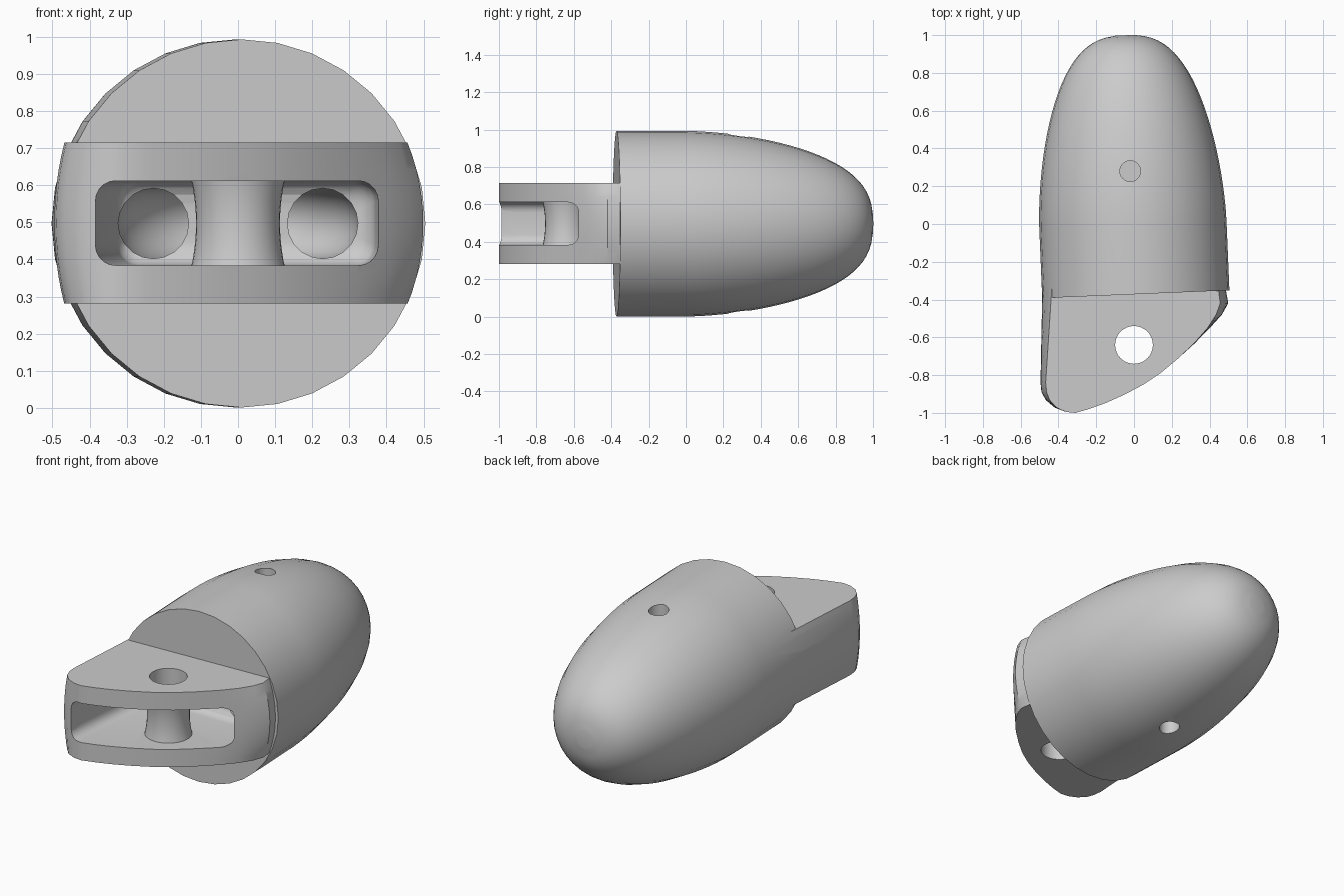
import bpy, bmesh, math
from mathutils import Matrix, Vector

cube = bpy.data.objects.get("Cube")
if cube:
    bpy.data.objects.remove(cube, do_unlink=True)

MID = 0.497      # height of the centre line
R = 0.496        # body radius

grey = bpy.data.materials.new("light_grey")
grey.use_nodes = True
grey.diffuse_color = (0.6, 0.6, 0.6, 1)
grey.node_tree.nodes["Principled BSDF"].inputs["Base Color"].default_value = (0.6, 0.6, 0.6, 1)


def loft(name, rings):
    """Closed solid through a list of equal-length rings of points."""
    bm = bmesh.new()
    loops = [[bm.verts.new(p) for p in ring] for ring in rings]
    n = len(loops[0])
    for a, b in zip(loops, loops[1:]):
        for i in range(n):
            j = (i + 1) % n
            bm.faces.new((a[i], a[j], b[j], b[i]))
    bm.faces.new(loops[0])
    bm.faces.new(loops[-1])
    bmesh.ops.recalc_face_normals(bm, faces=bm.faces)
    mesh = bpy.data.meshes.new(name)
    bm.to_mesh(mesh)
    bm.free()
    obj = bpy.data.objects.new(name, mesh)
    bpy.context.collection.objects.link(obj)
    mesh.materials.append(grey)
    return obj


def revolve(name, profile, origin, axis, turn=0.0, n=32):
    """Rings of (distance, radius) about the y or z axis, turned about z."""
    spin = Matrix.Rotation(math.radians(turn), 3, 'Z')
    rings = []
    for d, r in profile:
        ring = []
        for k in range(n):
            t = math.tau * k / n
            c, s = r * math.cos(t), r * math.sin(t)
            p = Vector((c, d, s)) if axis == 'Y' else Vector((c, s, d))
            ring.append(Vector(origin) + spin @ p)
        rings.append(ring)
    return loft(name, rings)


def slot_ring(x0, x1, y, inset=0.0, steps=5):
    """Rounded rectangle across the slot at depth y."""
    r = 0.055 - inset / 2
    x0, x1 = x0 + inset + r, x1 - inset - r
    z0, z1 = 0.384 + inset + r, 0.612 - inset - r
    pts = []
    for q, (cx, cz) in enumerate(((x1, z1), (x0, z1), (x0, z0), (x1, z0))):
        for k in range(steps + 1):
            t = math.pi / 2 * (q + k / steps)
            pts.append((cx + r * math.cos(t), y, cz + r * math.sin(t)))
    return pts


def tab_ring(z):
    """Tab outline at height z; the sides bulge with the round body."""
    b = (math.sqrt(R * R - (z - MID) ** 2) - 0.446) / 0.05
    left = [(-0.435 - 0.05 * b, -0.33), (-0.468 - 0.027 * b, -0.84), (-0.463 - 0.027 * b, -0.89),
            (-0.447 - 0.02 * b, -0.932), (-0.41 - 0.01 * b, -0.972)]
    front = [(-0.36, -0.995), (-0.31, -1.0), (-0.24, -0.98), (-0.15, -0.948), (-0.05, -0.903),
             (0.05, -0.85), (0.14, -0.79), (0.23, -0.715)]
    right = [(0.32 + 0.005 * b, -0.63), (0.39 + 0.012 * b, -0.55), (0.435 + 0.03 * b, -0.48),
             (0.457 + 0.042 * b, -0.42), (0.445 + 0.038 * b, -0.33)]
    return [(x, y, z) for x, y in left + front + right]


def combine(target, tool, operation):
    mod = target.modifiers.new(operation, 'BOOLEAN')
    mod.operation, mod.solver, mod.object = operation, 'EXACT', tool
    bpy.context.view_layer.update()
    graph = bpy.context.evaluated_depsgraph_get()
    mesh = bpy.data.meshes.new_from_object(target.evaluated_get(graph))
    target.modifiers.clear()
    target.data = mesh
    bpy.data.objects.remove(tool, do_unlink=True)


# Bullet body: short cylinder with a full, blunt nose
nose = []
for k in range(24):
    y = math.sin(math.pi / 2 * k / 24)
    nose.append((y, R * (1 - y ** 1.7) ** (1 / 2.7)))
body = revolve("bullet_body", [(-0.372, R)] + nose + [(1.0, 0.05)],
               (-0.006, 0, MID), 'Y', turn=2.4)

# Flat front tab with bulging sides and a curved front edge
tab = loft("front_tab", [tab_ring(0.281 + 0.434 * k / 12) for k in range(13)])
combine(body, tab, 'UNION')

# Slot in the curved front, tapering to a filleted back wall
rings = [slot_ring(-0.39, 0.39, -1.1), slot_ring(-0.38, 0.39, -0.9)]
for k in range(5):
    t = math.pi / 2 * k / 4
    rings.append(slot_ring(-0.325, 0.37, -0.36 + 0.06 * math.sin(t), 0.06 * (1 - math.cos(t))))
combine(body, loft("slot_cutter", rings), 'DIFFERENCE')

# U-shaped line channel behind the slot
BEND, BORE = 0.228, 0.095
path = [(Vector((-BEND, -0.5)), Vector((-1, 0)))]
for k in range(17):
    t = math.pi * (1 - k / 16)
    out = Vector((math.cos(t), math.sin(t)))
    path.append((out * BEND + Vector((0, 0.02)), out))
path.append((Vector((BEND, -0.5)), Vector((1, 0))))
rings = []
for centre, out in path:
    ring = []
    for k in range(20):
        t = math.tau * k / 20
        p = centre + out * BORE * math.cos(t)
        ring.append((p.x, p.y, MID + BORE * math.sin(t)))
    rings.append(ring)
combine(body, loft("channel_cutter", rings), 'DIFFERENCE')

# Waisted pin post across the slot, bored through
waist = []
for k in range(9):
    u = k / 4 - 1
    waist.append((u * 0.13, 0.113 + 0.016 * u * u))
combine(body, revolve("pin_post", waist, (0, -0.64, MID), 'Z'), 'UNION')
combine(body, revolve("pin_hole_cutter", [(0, 0.1), (1, 0.1)], (0, -0.64, 0), 'Z'), 'DIFFERENCE')

# Small blind holes in the top and underside of the nose
for z0, z1 in ((0.62, 1.1), (-0.1, 0.37)):
    hole = revolve("small_hole_cutter", [(z0, 0.055), (z1, 0.055)], (-0.02, 0.28, 0), 'Z', n=24)
    combine(body, hole, 'DIFFERENCE')

# Smooth shading with crisp edges
bpy.ops.object.select_all(action='DESELECT')
body.select_set(True)
bpy.context.view_layer.objects.active = body
bpy.ops.object.shade_smooth_by_angle(angle=math.radians(30))
